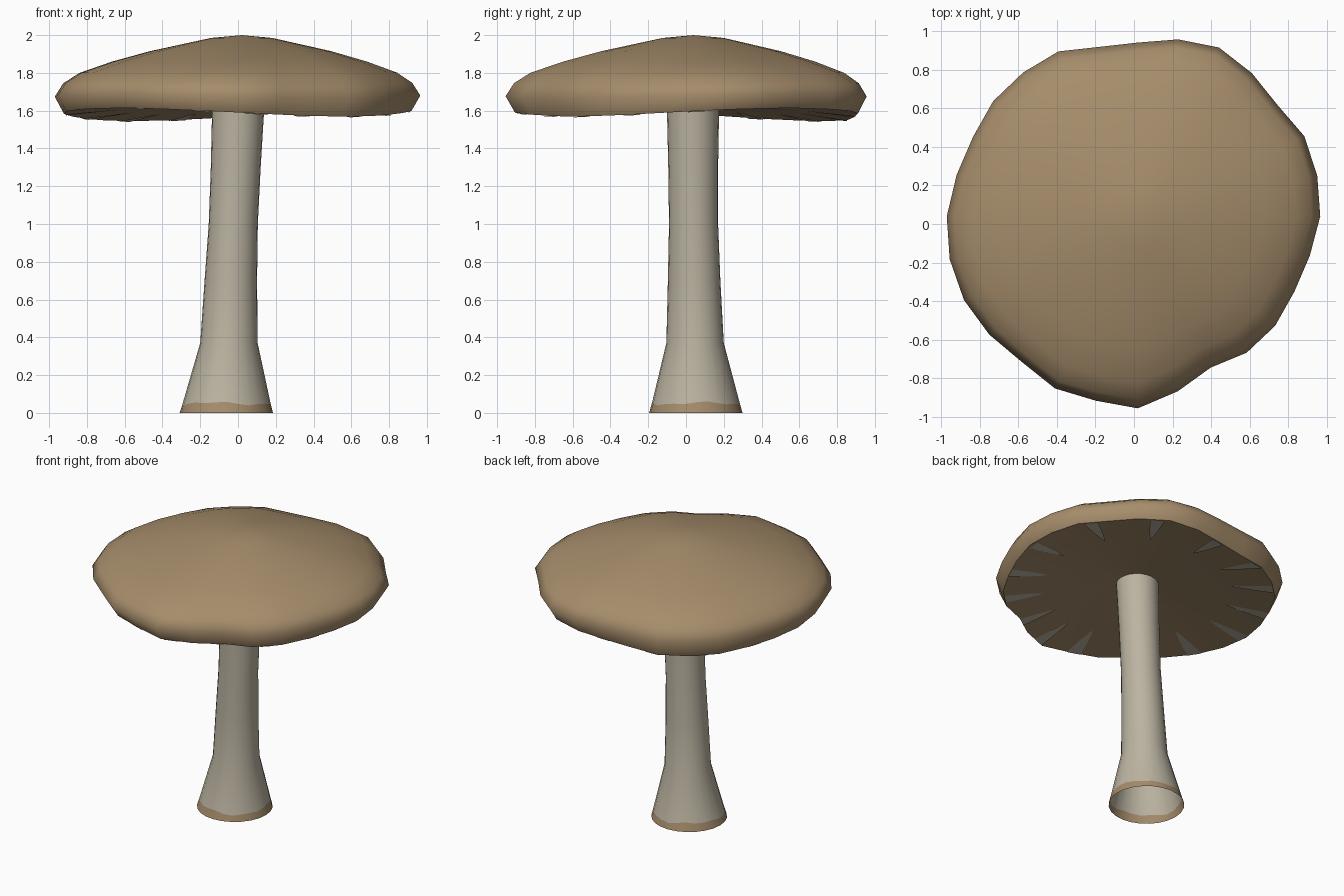
import bpy
import math
from mathutils import Vector

cube = bpy.data.objects.get("Cube")
if cube:
    bpy.data.objects.remove(cube, do_unlink=True)


def material(name, color):
    mat = bpy.data.materials.new(name)
    mat.use_nodes = True
    mat.diffuse_color = (*color, 1)
    bsdf = mat.node_tree.nodes["Principled BSDF"]
    bsdf.inputs["Base Color"].default_value = (*color, 1)
    bsdf.inputs["Roughness"].default_value = 0.9
    return mat


brown = material("warm_brown", (0.38, 0.265, 0.147))
cream = material("pale_grey_cream", (0.50, 0.455, 0.36))


def build(name, verts, faces, mats, smooth=True):
    mesh = bpy.data.meshes.new(name)
    mesh.from_pydata(verts, [], faces)
    for mat in mats:
        mesh.materials.append(mat)
    for poly in mesh.polygons:
        poly.use_smooth = smooth
    obj = bpy.data.objects.new(name, mesh)
    bpy.context.collection.objects.link(obj)
    return obj


def bridge(rows, n, flip=False):
    """Quads joining consecutive rings of n vertices, lowest ring first."""
    faces = []
    for r in range(rows - 1):
        for i in range(n):
            j = (i + 1) % n
            quad = (r * n + i, r * n + j, (r + 1) * n + j, (r + 1) * n + i)
            faces.append(quad[::-1] if flip else quad)
    return faces


# Uneven cap outline: one radius per spoke, counter-clockwise from +x
outline = [.945, .953, .957, .925, .948, .97, .94, .90, .90, .948, .953, .958, .948, .963,
           .99, 1.0, 1.0, .984, .965, .99, .98, .995, .93, .87, .904, .91, .90, .914]
SPOKES = len(outline)
CENTRE = Vector((0.02, 0.04, 0))


def droop(angle):
    """The rim sags along one diagonal and lifts along the other."""
    a = angle - math.radians(130)
    return 0.028 * math.cos(2 * a) + 0.012 * math.cos(a)


def cap_point(spoke, radius, z, sag):
    angle = math.tau * spoke / SPOKES
    wobble = 0.95 + (outline[spoke % SPOKES] - 0.95) * min(1, radius * 1.1)
    r = radius * wobble
    return CENTRE + Vector((r * math.cos(angle), r * math.sin(angle), z - sag * droop(angle)))


# Cap: rings of (radius, height, sag) from the lower rim to the crown
cap_rings = [(.95, 1.585, 1), (1.0, 1.675, .4), (.955, 1.745, .2), (.87, 1.80, .1),
             (.70, 1.86, 0), (.50, 1.915, 0), (.17, 1.985, 0)]
verts = [cap_point(i, *ring) for ring in cap_rings for i in range(SPOKES)]
faces = bridge(len(cap_rings), SPOKES)
top = len(verts)
verts.append(CENTRE + Vector((0, 0, 2.0)))
faces += [(top - SPOKES + i, top - SPOKES + (i + 1) % SPOKES, top) for i in range(SPOKES)]
build("cap", verts, faces, [brown])

# Underside: shallow hollow running from the rim to the stem
under_rings = [(.95, 1.585, 1), (.62, 1.615, .6), (.10, 1.645, 0)]
verts = [cap_point(i, *ring) for ring in under_rings for i in range(SPOKES)]
build("cap_underside", verts, bridge(len(under_rings), SPOKES), [brown])


def under_point(degrees, t):
    """Point just below the underside; t is 0 at the rim, 1 at the middle ring."""
    spoke = (degrees % 360) / 360 * SPOKES
    low, mix = int(spoke), spoke % 1
    ring = [a + (b - a) * t for a, b in zip(under_rings[0], under_rings[1])]
    point = cap_point(low, *ring).lerp(cap_point(low + 1, *ring), mix)
    return point - Vector((0, 0, 0.005))


# Gill marks: pale tapering plates around the rim
verts, faces = [], []
for mark in (1, 31, 59, 89, 113, 134, 158, 181, 206, 232, 256, 274, 293, 315, 337):
    b = len(verts)
    for t, half in ((0.01, 3.0), (0.45, 2.2), (0.75, 1.1)):
        verts += [under_point(mark - half, t), under_point(mark + half, t)]
    verts.append(under_point(mark, 0.9))
    faces += [(b, b + 2, b + 3, b + 1), (b + 2, b + 4, b + 5, b + 3), (b + 4, b + 6, b + 5)]
build("gill_marks", verts, faces, [cream], smooth=False)

# Stem: open leaning tube with a flared foot and an uneven earthy band
SIDES = 24
stem_rings = [(0, -.062, .052, .247), (.05, -.06, .052, .233), (.37, -.048, .048, .152),
              (.70, -.038, .043, .139), (1.0, -.025, .04, .13), (1.3, -.012, .038, .132),
              (1.66, .003, .037, .139)]
verts = []
for row, (z, cx, cy, r) in enumerate(stem_rings):
    for i in range(SIDES):
        a = math.tau * i / SIDES
        wave = 0.007 * math.sin(3 * a + 1) + 0.005 * math.sin(7 * a) if row == 1 else 0
        rr = r - 0.28 * wave
        verts.append((cx + rr * math.cos(a), cy + rr * math.sin(a), z + wave))
stem = build("stem", verts, bridge(len(stem_rings), SIDES), [cream, brown])
for poly in stem.data.polygons:
    if poly.center.z < 0.04:
        poly.material_index = 1
